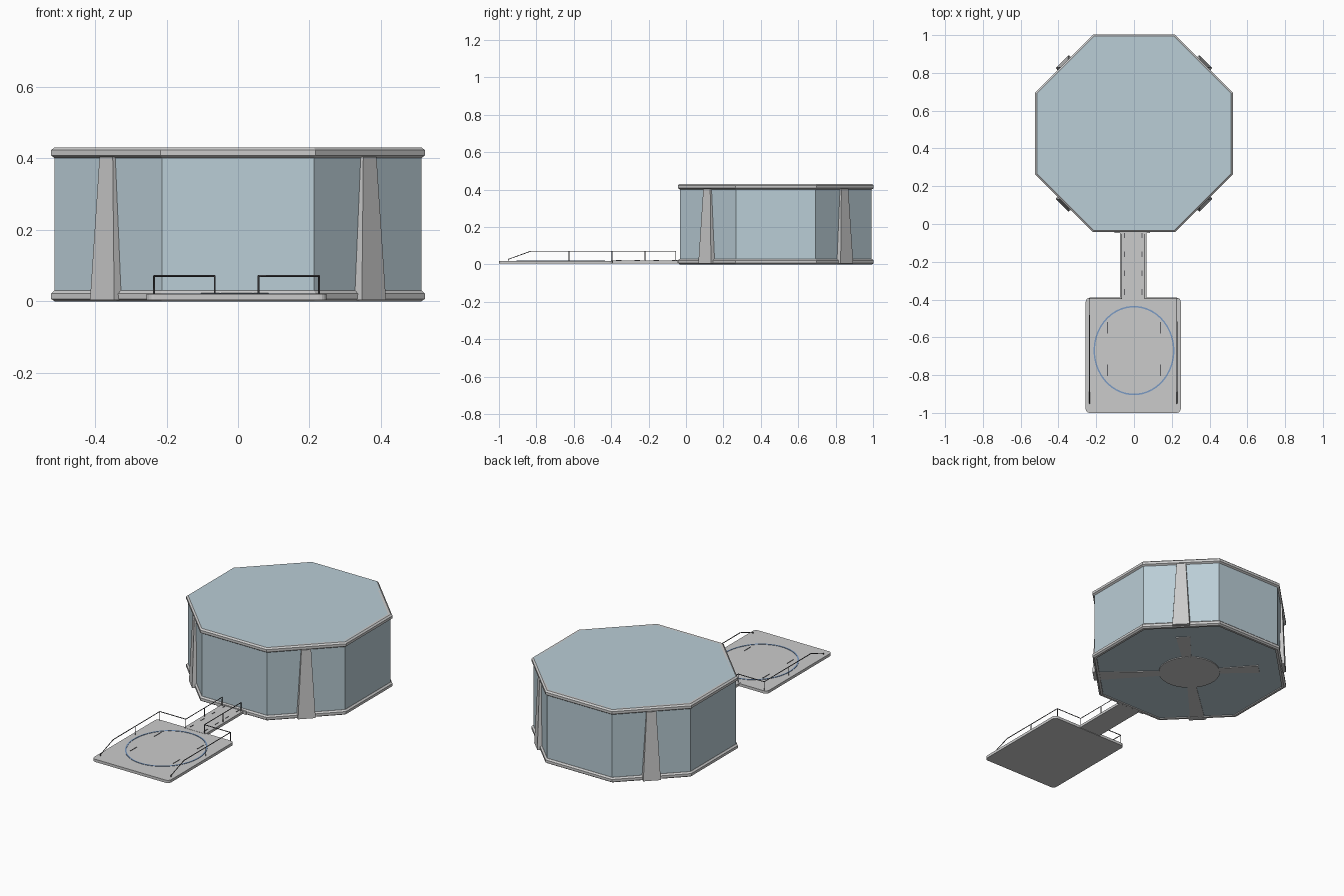
import bpy, bmesh, math
from mathutils import Vector

if "Cube" in bpy.data.objects:
    bpy.data.objects.remove(bpy.data.objects["Cube"])

C = Vector((0, 0.48, 0))      # centre of the octagonal building
PX = -0.004                   # centre line of the platform
PAD = Vector((PX + 0.004, -0.67, 0))


def material(name, rgb):
    m = bpy.data.materials.new(name)
    m.diffuse_color = (*rgb, 1)
    m.use_nodes = True
    m.node_tree.nodes["Principled BSDF"].inputs["Base Color"].default_value = m.diffuse_color
    return m


GLASS = material("pale_blue", (0.49, 0.61, 0.67))
MARK = material("marking_blue", (0.2, 0.33, 0.55))
DARK = material("dark_grey", (0.12, 0.12, 0.13))


def mesh_object(name, verts, faces, mat=None):
    me = bpy.data.meshes.new(name)
    me.from_pydata([tuple(v) for v in verts], [], faces)
    bm = bmesh.new()
    bm.from_mesh(me)
    bmesh.ops.recalc_face_normals(bm, faces=bm.faces)
    bm.to_mesh(me)
    bm.free()
    ob = bpy.data.objects.new(name, me)
    bpy.context.collection.objects.link(ob)
    if mat:
        me.materials.append(mat)
    return ob


def lathe(name, profile, centre, n=8, sx=1, sy=1, mat=None):
    """Closed ring from (apothem, z) profile points."""
    k = len(profile)
    verts, faces = [], []
    for i in range(n):
        a = math.tau * (i + 0.5) / n
        for r, z in profile:
            r /= math.cos(math.pi / n)
            verts.append(centre + Vector((r * sx * math.cos(a), r * sy * math.sin(a), z)))
        for j in range(k):
            i2, j2 = (i + 1) % n, (j + 1) % k
            faces.append((i * k + j, i2 * k + j, i2 * k + j2, i * k + j2))
    return mesh_object(name, verts, faces, mat)


def prism(name, outline, z0, z1, mat=None):
    n = len(outline)
    verts = [(x, y, z) for z in (z0, z1) for x, y in outline]
    faces = [tuple(range(n)), tuple(range(n, 2 * n))]
    faces += [(i, (i + 1) % n, n + (i + 1) % n, n + i) for i in range(n)]
    return mesh_object(name, verts, faces, mat)


def box(name, x0, x1, y0, y1, z0, z1, mat=None):
    return prism(name, [(x0, y0), (x1, y0), (x1, y1), (x0, y1)], z0, z1, mat)


def polygon(centre, apothem, n):
    r = apothem / math.cos(math.pi / n)
    return [(centre.x + r * math.cos(math.tau * (i + 0.5) / n),
             centre.y + r * math.sin(math.tau * (i + 0.5) / n)) for i in range(n)]


def tube(name, points, r=0.0025):
    cu = bpy.data.curves.new(name, "CURVE")
    cu.dimensions = "3D"
    cu.bevel_depth = r
    cu.bevel_resolution = 1
    cu.use_fill_caps = True
    sp = cu.splines.new("POLY")
    sp.points.add(len(points) - 1)
    for p, co in zip(sp.points, points):
        p.co = (*co, 1)
    ob = bpy.data.objects.new(name, cu)
    bpy.context.collection.objects.link(ob)
    cu.materials.append(DARK)
    return ob


# building body and its two chamfered rims
prism("octagon_body", polygon(C, 0.513, 8), 0.006, 0.431, GLASS)
rim = [(0.5, 0), (0.513, 0), (0.523, 0.007), (0.523, 0.022), (0.514, 0.03), (0.5, 0.03)]
lathe("bottom_rim", rim, C)
lathe("top_rim", [(r, z + 0.401) for r, z in rim], C)

# underside hub
prism("underside_hub", polygon(C, 0.17, 32), 0.001, 0.008)

# tapered pillars and underside arms on the four diagonal faces
for k in range(4):
    a = math.radians(45 + 90 * k)
    out = Vector((math.cos(a), math.sin(a), 0))
    side = Vector((-out.y, out.x, 0))

    def at(d, s, z):
        return C + out * d + side * s + Vector((0, 0, z))

    verts = []
    for z, w, d in ((0.004, 0.053, 0.538), (0.404, 0.029, 0.522)):
        verts += [at(0.5, -w, z), at(0.5, w, z), at(d, w * 0.9, z), at(d, -w * 0.9, z)]
    mesh_object(f"pillar_{k}", verts, [(0, 1, 2, 3), (4, 5, 6, 7), (0, 1, 5, 4),
                                       (1, 2, 6, 5), (2, 3, 7, 6), (3, 0, 4, 7)])
    end = 0.39 if out.y > 0 else 0.5
    arm = [at(0.1, -0.022, 0), at(end, -0.04, 0), at(end, 0.04, 0), at(0.1, 0.022, 0)]
    prism(f"underside_arm_{k}", [(p.x, p.y) for p in arm], 0.002, 0.008)

# platform with rounded corners, walkway and threshold
outline = []
for q, (cx, cy) in enumerate(((1, 1), (-1, 1), (-1, -1), (1, -1))):
    for s in range(5):
        a = math.radians(90 * q + 22.5 * s)
        outline.append((PX + cx * 0.23 + 0.022 * math.cos(a),
                        -0.695 + cy * 0.283 + 0.022 * math.sin(a)))
prism("landing_platform", outline, 0.004, 0.02)
box("walkway", PX - 0.071, PX + 0.071, -0.4, -0.02, 0.006, 0.021)
box("threshold", PX - 0.1, PX + 0.09, -0.047, -0.035, 0.004, 0.024)

# platform markings
lathe("landing_circle", [(0.228, 0.019), (0.236, 0.019), (0.236, 0.022), (0.228, 0.022)],
      PAD, 48, 0.905, 1, MARK)
for sx in (-1, 1):
    for y in (-0.775, -0.55):
        box("pad_dash", sx * 0.14 - 0.002, sx * 0.14 + 0.002,
            y - 0.03, y + 0.03, 0.019, 0.022, DARK)
    for i in range(4):
        y = -0.36 + i * 0.1
        box("walkway_dash", PX + sx * 0.046 - 0.002, PX + sx * 0.046 + 0.002,
            y - 0.015, y + 0.015, 0.019, 0.023, DARK)

# handrails with posts, one on each side
for sx, tag in ((-1, "left"), (1, "right")):
    xo, xi, top = PX + sx * 0.231, PX + sx * 0.061, 0.071
    tube(f"handrail_{tag}", [(xo, -0.95, 0.02), (xo, -0.95, 0.028), (xo, -0.83, top),
                             (xo, -0.395, top), (xi, -0.395, top), (xi, -0.055, top),
                             (xi, -0.055, 0.018)])
    for x, y in ((xo, -0.625), (xo, -0.395), (xi, -0.395), (xi, -0.22)):
        tube(f"rail_post_{tag}", [(x, y, 0.018), (x, y, top)])
